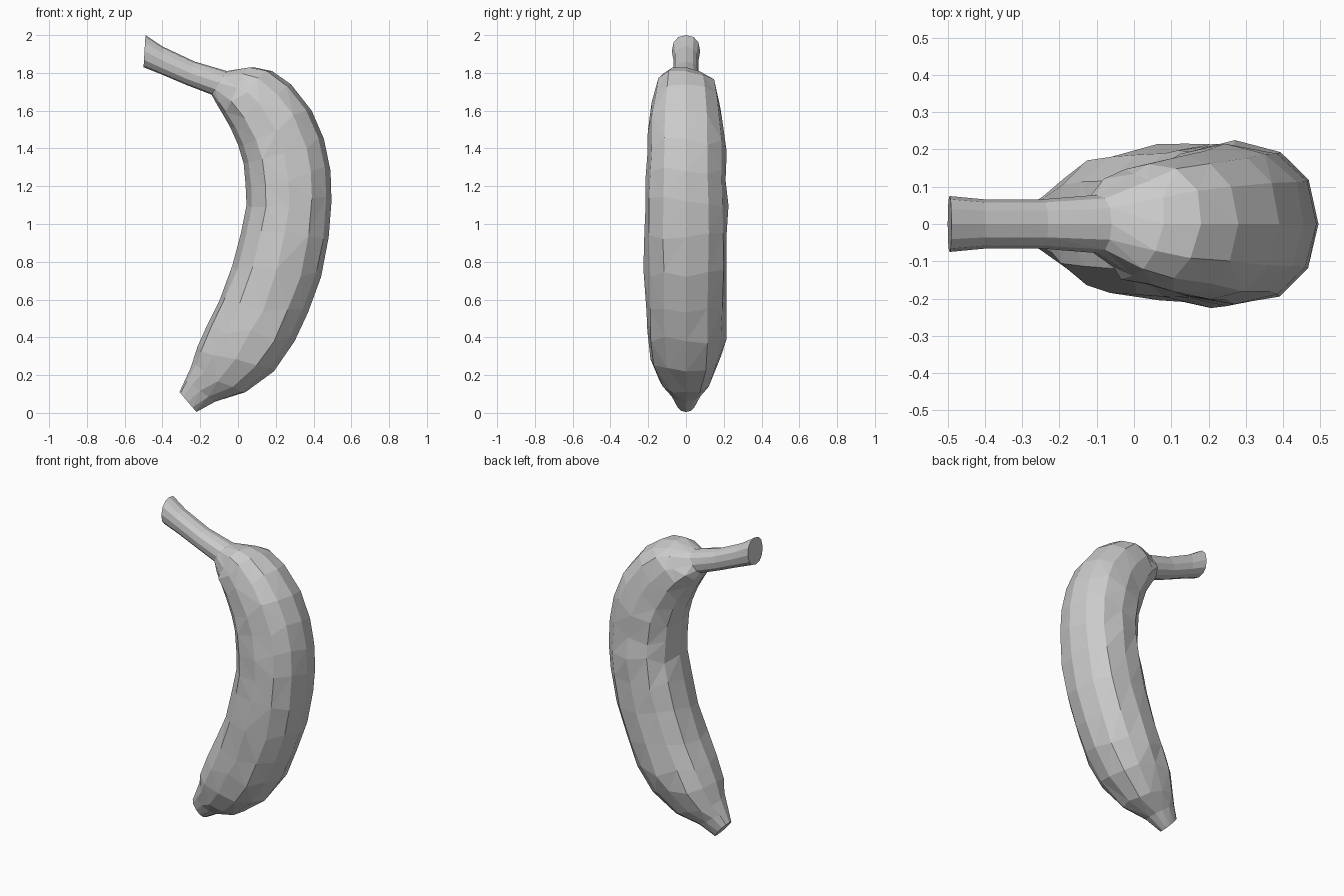
import bpy, bmesh, math, random
from mathutils import Vector

random.seed(4)
cube = bpy.data.objects.get("Cube")
if cube:
    bpy.data.objects.remove(cube, do_unlink=True)

SIDES = 12

# Cross-sections from stem to tip: outer x, z, inner x, z, half depth
stations = [
    (-.49, 2.0, -.50, 1.83, .075),
    (-.40, 1.94, -.40, 1.79, .066),
    (-.23, 1.86, -.27, 1.735, .066),
    (-.06, 1.81, -.14, 1.685, .078),
    (.08, 1.83, -.11, 1.63, .135),
    (.18, 1.81, -.08, 1.58, .165),
    (.28, 1.74, -.04, 1.51, .185),
    (.39, 1.60, .00, 1.42, .2),
    (.455, 1.45, .03, 1.32, .21),
    (.49, 1.28, .04, 1.21, .215),
    (.495, 1.12, .045, 1.10, .22),
    (.48, .93, .015, .95, .22),
    (.44, .72, -.03, .78, .22),
    (.37, .53, -.10, .59, .215),
    (.30, .38, -.17, .45, .21),
    (.19, .22, -.215, .35, .19),
    (.04, .11, -.25, .24, .135),
    (-.12, .06, -.28, .175, .085),
    (-.22, .005, -.31, .11, .05),
]


def soft(v):
    """Push a circle coordinate outwards for a squarer section."""
    return math.copysign(abs(v) ** .88, v)


grey = bpy.data.materials.new("Plain Grey")
grey.use_nodes = True
colour = (.6, .6, .6, 1)
grey.diffuse_color = colour
grey.node_tree.nodes["Principled BSDF"].inputs["Base Color"].default_value = colour

# Loft the fruit and its stem as one skin
bm = bmesh.new()
rings = []
for ox, oz, ix, iz, depth in stations:
    outer, inner = Vector((ox, 0, oz)), Vector((ix, 0, iz))
    centre, reach = (outer + inner) / 2, (outer - inner) / 2
    along = Vector((-reach.z, 0, reach.x)).normalized()
    ring = []
    for i in range(SIDES):
        a = math.tau * i / SIDES
        p = centre + reach * soft(math.cos(a)) + Vector((0, depth * soft(math.sin(a)), 0))
        # Slight hand-made unevenness along the length of the body
        if depth > .13 and i % (SIDES // 2):
            p += along * random.uniform(-.025, .025)
            p.y *= random.uniform(.97, 1.03)
        ring.append(bm.verts.new(p))
    rings.append(ring)

for a, b in zip(rings, rings[1:]):
    for i in range(SIDES):
        j = (i + 1) % SIDES
        bm.faces.new((a[i], a[j], b[j], b[i]))

# Cut stem end and blunt blossom end
bm.faces.new(rings[0])
bm.faces.new(rings[-1])
bmesh.ops.recalc_face_normals(bm, faces=bm.faces)
bmesh.ops.triangulate(bm, faces=[f for f in bm.faces if len(f.verts) == 4],
                      quad_method='SHORT_EDGE')

mesh = bpy.data.meshes.new("banana")
bm.to_mesh(mesh)
bm.free()
mesh.materials.append(grey)
banana = bpy.data.objects.new("banana", mesh)
bpy.context.collection.objects.link(banana)
